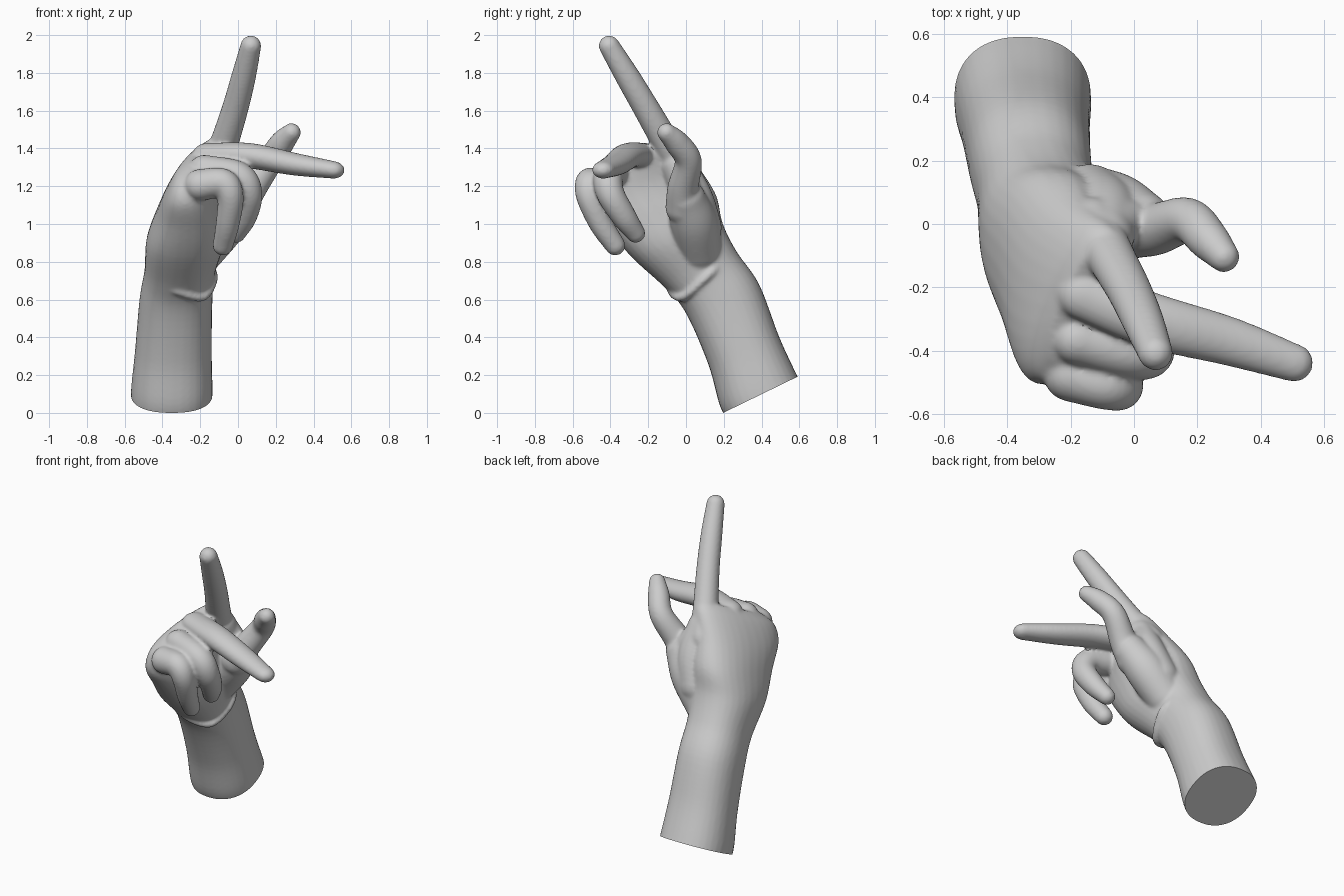
import bpy, bmesh, math
from mathutils import Vector

if "Cube" in bpy.data.objects:
    bpy.data.objects.remove(bpy.data.objects["Cube"])

SIDES = 32


def spline(keys, steps):
    """Catmull-Rom interpolation of tuples of any length."""
    k = [Vector(p) for p in keys]
    k = [k[0] * 2 - k[1]] + k + [k[-1] * 2 - k[-2]]
    out = []
    for i in range(1, len(k) - 2):
        a, b, c, d = k[i - 1:i + 3]
        for s in range(steps):
            t = s / steps
            out.append(0.5 * (2 * b + (c - a) * t + (2 * a - 5 * b + 4 * c - d) * t * t
                              + (3 * b - a - 3 * c + d) * t ** 3))
    return out + [k[-2]]


def skin(name, rings):
    """Closed skin over a list of point rings."""
    bm = bmesh.new()
    rows = [[bm.verts.new(p) for p in r] for r in rings]
    for a, b in zip(rows, rows[1:]):
        for i in range(SIDES):
            j = (i + 1) % SIDES
            bm.faces.new((a[i], a[j], b[j], b[i]))
    bm.faces.new(rows[0])
    bm.faces.new(rows[-1])
    bmesh.ops.recalc_face_normals(bm, faces=bm.faces)
    me = bpy.data.meshes.new(name)
    bm.to_mesh(me)
    bm.free()
    ob = bpy.data.objects.new(name, me)
    bpy.context.collection.objects.link(ob)
    return ob


def loft(name, keys):
    """Elliptical sections: centre xyz, half-width vector xyz, half-thickness in x."""
    rings = []
    for k in spline(keys, 6):
        c, w, t = Vector(k[0:3]), Vector(k[3:6]), Vector((k[6], 0, 0))
        ring = []
        for i in range(SIDES):
            a = math.tau * i / SIDES
            u, v = math.cos(a), math.sin(a)
            ring.append(c + w * math.copysign(abs(u) ** 0.87, u)
                        + t * math.copysign(abs(v) ** 0.87, v))
        rings.append(ring)
    return skin(name, rings)


def tube(name, keys, squash=1.0):
    """Round-ended tube through points of x, y, z, radius."""
    pts = [(Vector(p[:3]), p[3]) for p in spline(keys, 8)]
    tans = [(pts[min(i + 1, len(pts) - 1)][0] - pts[max(i - 1, 0)][0]).normalized()
            for i in range(len(pts))]
    caps = []
    for (p, r), t, sgn in ((pts[0], tans[0], -1), (pts[-1], tans[-1], 1)):
        caps.append([(p + t * sgn * r * math.sin(a), r * math.cos(a), t)
                     for a in (0.3, 0.6, 0.9, 1.2, 1.45)])
    body = [(p, r, t) for (p, r), t in zip(pts, tans)]
    side = tans[0].orthogonal().normalized()
    rings = []
    for p, r, t in caps[0][::-1] + body + caps[1]:
        side = (side - t * side.dot(t)).normalized()
        other = t.cross(side)
        ring = []
        for i in range(SIDES):
            a = math.tau * i / SIDES
            o = (side * math.cos(a) + other * math.sin(a)) * r
            o.z *= squash
            ring.append(p + o)
        rings.append(ring)
    return skin(name, rings)


parts = []

# forearm, wrist and palm
parts.append(loft("arm_and_palm", [
    (-.352, .42, .045, 0, .195, .095, .215),
    (-.35, .375, .135, 0, .197, .095, .215),
    (-.342, .305, .33, 0, .187, .075, .203),
    (-.328, .195, .60, 0, .192, .08, .193),
    (-.308, .085, .75, 0, .185, .10, .187),
    (-.28, -.045, .91, 0, .24, .09, .205),
    (-.255, -.125, 1.06, .015, .285, .09, .18),
    (-.23, -.215, 1.20, .05, .285, .10, .145),
    (-.185, -.25, 1.32, .085, .245, .11, .115),
    (-.15, -.255, 1.375, .07, .19, .09, .085)]))

# side of the hand below the index finger
parts.append(tube("index_side", [
    (-.14, .08, .98, .11), (-.09, .035, 1.14, .105), (-.09, -.045, 1.31, .09)]))

# index finger, pointing up
parts.append(tube("index_finger", [
    (-.13, .0, 1.26, .085), (-.075, -.10, 1.42, .076), (-.015, -.21, 1.61, .070),
    (.03, -.31, 1.78, .065), (.068, -.407, 1.942, .055)]))

# middle finger, pointing sideways
parts.append(tube("middle_finger", [
    (-.16, -.22, 1.365, .082), (.06, -.305, 1.36, .087), (.30, -.37, 1.315, .077),
    (.505, -.438, 1.285, .06)], 0.77))

# ring and little fingers, curled
parts.append(tube("ring_finger", [
    (-.18, -.365, 1.285, .08), (.00, -.41, 1.25, .080), (.055, -.40, 1.16, .074),
    (.035, -.33, 1.04, .066), (-.01, -.267, .95, .052)]))
parts.append(tube("little_finger", [
    (-.20, -.475, 1.205, .085), (-.08, -.51, 1.215, .077), (-.04, -.51, 1.14, .07),
    (-.055, -.45, 1.00, .063), (-.08, -.375, .885, .054)]))

# thumb with its fleshy base and the web to the index finger
parts.append(tube("thumb_base", [
    (-.19, .07, .86, .12), (-.07, .04, 1.01, .125), (.02, .0, 1.13, .105)]))
parts.append(tube("thumb", [
    (.0, -.01, 1.09, .10), (.07, -.015, 1.19, .083), (.17, .012, 1.335, .071),
    (.235, -.05, 1.43, .065), (.283, -.103, 1.483, .05)]))
parts.append(tube("thumb_web", [
    (.02, .0, 1.14, .08), (-.04, .0, 1.22, .075), (-.09, -.03, 1.32, .07)]))

# cloth folds around the wrist
parts.append(tube("wrist_fold", [
    (-.20, .18, .80, .02), (-.145, .15, .76, .026), (-.13, .08, .69, .02),
    (-.19, -.02, .61, .022), (-.32, -.075, .645, .024), (-.43, -.03, .68, .012)]))

# fuse the parts into one soft skin
bpy.ops.object.select_all(action='DESELECT')
for ob in parts:
    ob.select_set(True)
hand = parts[0]
bpy.context.view_layer.objects.active = hand
bpy.ops.object.join()
hand.name = "gloved_hand"
rm = hand.modifiers.new("fuse", 'REMESH')
rm.mode = 'VOXEL'
rm.voxel_size = 0.01
sm = hand.modifiers.new("soften", 'SMOOTH')
sm.factor = 0.5
sm.iterations = 8
dg = bpy.context.evaluated_depsgraph_get()
mesh = bpy.data.meshes.new_from_object(hand.evaluated_get(dg))
hand.modifiers.clear()

# clean slanted cut at the end of the arm
bm = bmesh.new()
bm.from_mesh(mesh)
cut = bmesh.ops.bisect_plane(bm, geom=bm.verts[:] + bm.edges[:] + bm.faces[:],
                             plane_co=(-.35, .395, .095), plane_no=(0, .438, -.9),
                             clear_outer=True)
edges = [e for e in cut["geom_cut"] if isinstance(e, bmesh.types.BMEdge)]
bmesh.ops.contextual_create(bm, geom=edges)
low = min(v.co.z for v in bm.verts)
bmesh.ops.translate(bm, verts=bm.verts, vec=(0, 0, -low))
bm.to_mesh(mesh)
bm.free()
hand.data = mesh
bpy.ops.object.shade_smooth_by_angle(angle=math.radians(40))
